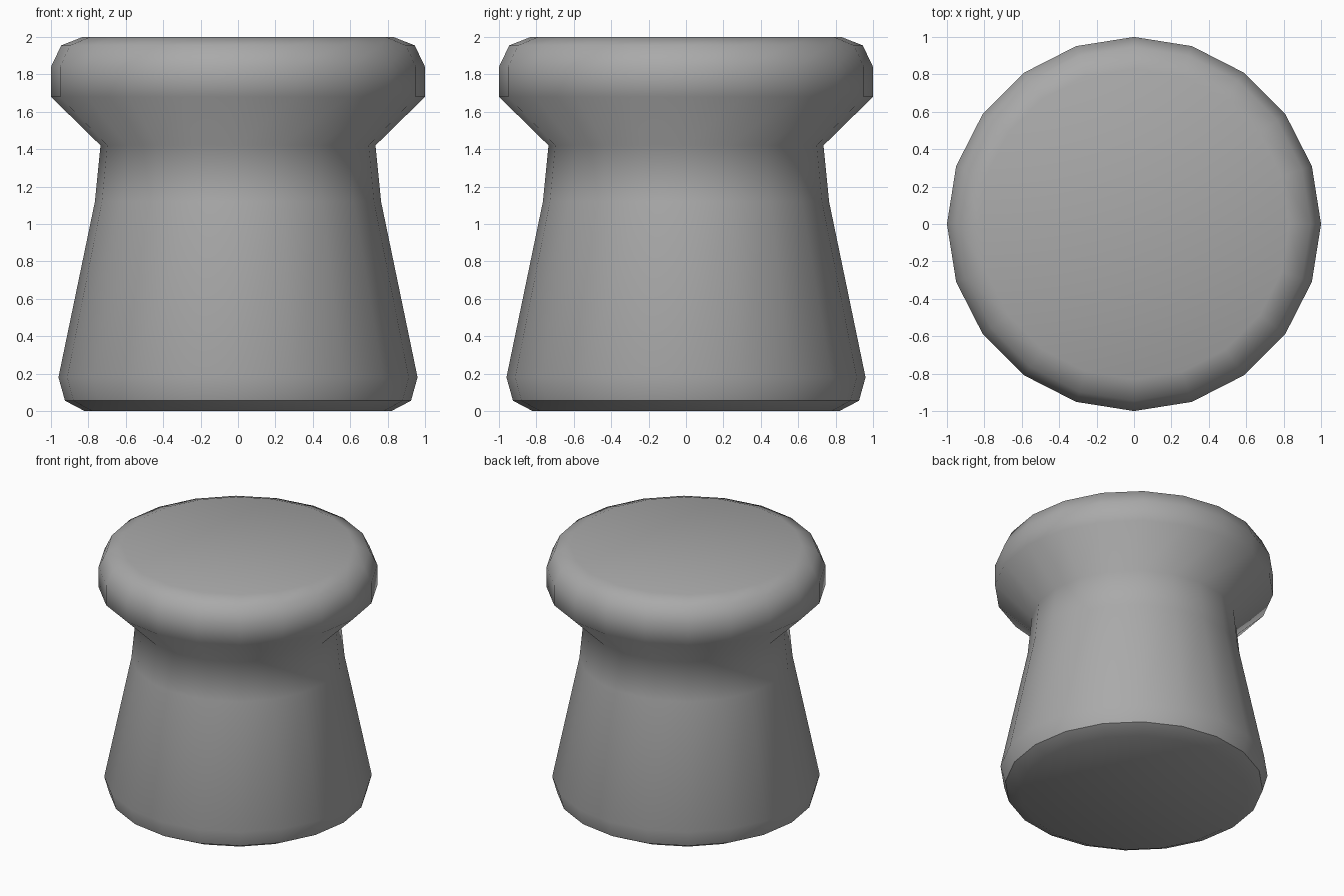
import bpy, bmesh, math

cube = bpy.data.objects.get("Cube")
if cube:
    bpy.data.objects.remove(cube, do_unlink=True)

SIDES = 20
# Outline from the base up: (radius, height)
PROFILE = [(0.82, 0), (0.925, 0.055), (0.96, 0.18), (0.765, 1.12), (0.735, 1.42),
           (1, 1.68), (1, 1.84), (0.945, 1.955), (0.83, 2)]
SHARP_RING = 1

# Plain grey finish
grey = bpy.data.materials.new("grey")
grey.use_nodes = True
colour = (0.4, 0.4, 0.4, 1)
grey.diffuse_color = colour
grey.node_tree.nodes["Principled BSDF"].inputs["Base Color"].default_value = colour

# Turned stool body: rings joined by quads, closed with flat caps
bm = bmesh.new()
rings = []
for radius, height in PROFILE:
    angles = [math.tau * i / SIDES for i in range(SIDES)]
    rings.append([bm.verts.new((radius * math.cos(a), radius * math.sin(a), height))
                  for a in angles])
for low, high in zip(rings, rings[1:]):
    for i in range(SIDES):
        j = (i + 1) % SIDES
        bm.faces.new((low[i], low[j], high[j], high[i]))
bm.faces.new(rings[0][::-1])
bm.faces.new(rings[-1])

# Smooth all over, with a crease around the foot
for face in bm.faces:
    face.smooth = True
foot = set(rings[SHARP_RING])
for edge in bm.edges:
    if set(edge.verts) <= foot:
        edge.smooth = False

mesh = bpy.data.meshes.new("stool_body")
bm.to_mesh(mesh)
bm.free()
mesh.materials.append(grey)
stool = bpy.data.objects.new("stool_body", mesh)
bpy.context.collection.objects.link(stool)
